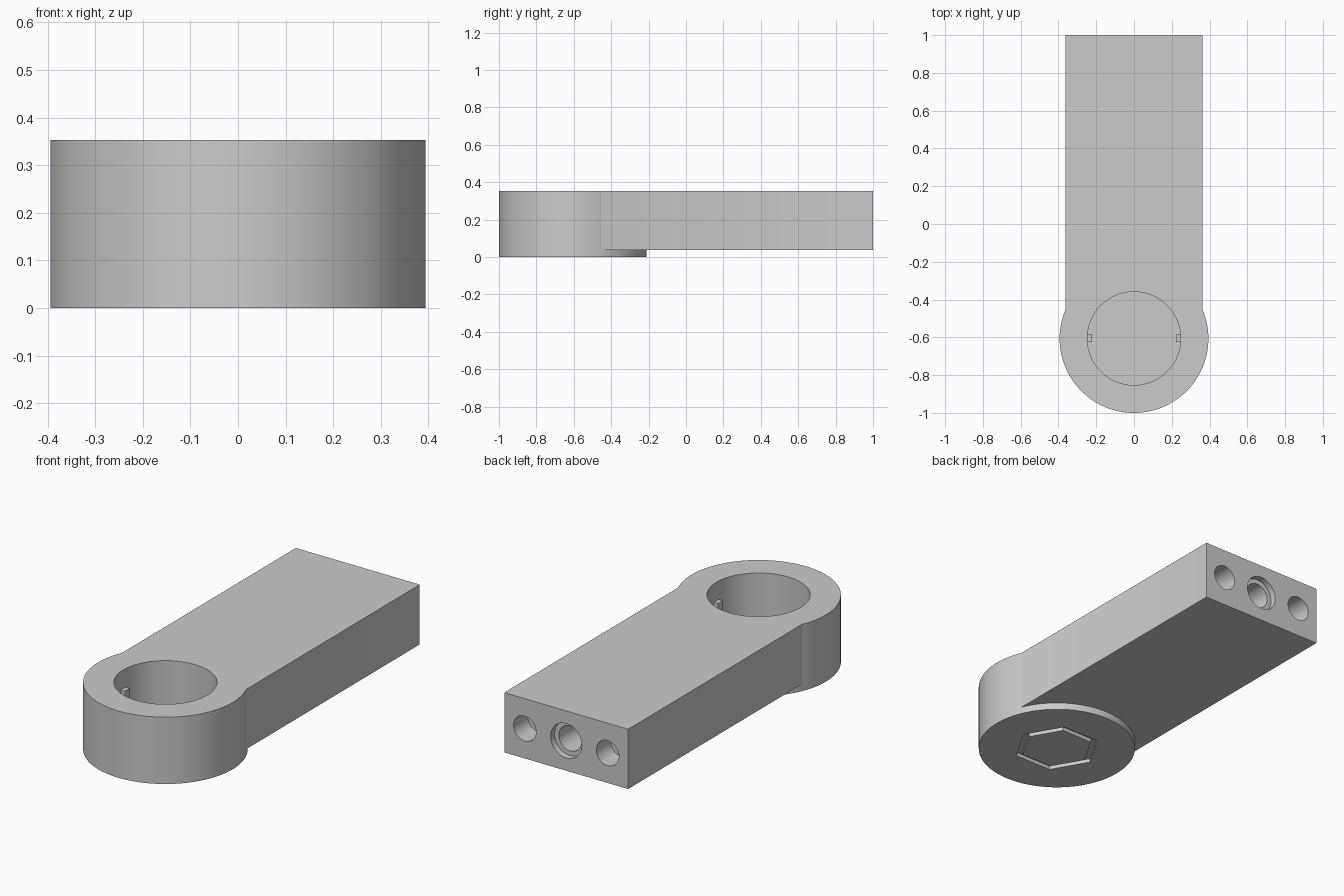
import bpy
from math import pi, radians

if "Cube" in bpy.data.objects:
    bpy.data.objects.remove(bpy.data.objects["Cube"])

HUB_Y, TOP = -0.606, 0.353
BAR_BOTTOM, HOLE_Z = 0.037, 0.195


def box(name, x0, x1, y0, y1, z0, z1):
    bpy.ops.mesh.primitive_cube_add(size=1, location=((x0 + x1) / 2, (y0 + y1) / 2, (z0 + z1) / 2))
    ob = bpy.context.object
    ob.name = name
    ob.scale = (x1 - x0, y1 - y0, z1 - z0)
    bpy.ops.object.transform_apply(location=True, rotation=True, scale=True)
    return ob


def upright(name, r, z0, z1, sides=128, turn=0):
    bpy.ops.mesh.primitive_cylinder_add(vertices=sides, radius=r, depth=z1 - z0,
                                        location=(0, HUB_Y, (z0 + z1) / 2), rotation=(0, 0, turn))
    ob = bpy.context.object
    ob.name = name
    bpy.ops.object.transform_apply(location=True, rotation=True, scale=True)
    return ob


def end_bore(name, x, r, depth):
    # hole running in from the y = 1 end face
    y0, y1 = 1 - depth, 1.05
    bpy.ops.mesh.primitive_cylinder_add(vertices=48, radius=r, depth=y1 - y0,
                                        location=(x, (y0 + y1) / 2, HOLE_Z), rotation=(pi / 2, 0, 0))
    ob = bpy.context.object
    ob.name = name
    bpy.ops.object.transform_apply(location=True, rotation=True, scale=True)
    return ob


def combine(target, other, operation):
    mod = target.modifiers.new(operation.title(), 'BOOLEAN')
    mod.operation, mod.solver, mod.object = operation, 'EXACT', other
    bpy.context.view_layer.objects.active = target
    bpy.ops.object.modifier_apply(modifier=mod.name)
    bpy.data.objects.remove(other, do_unlink=True)


# round hub joined to the straight arm
arm = upright("arm_body", 0.394, 0, TOP)
combine(arm, box("bar", -0.362, 0.362, HUB_Y, 1, BAR_BOTTOM, TOP), 'UNION')

# blind bore in the hub
combine(arm, upright("hub_bore", 0.247, 0.05, TOP + 0.1), 'DIFFERENCE')

# hexagonal groove under the hub
groove = upright("hex_groove", 0.217, -0.05, 0.02, 6, radians(30))
combine(groove, upright("hex_core", 0.183, -0.1, 0.1, 6, radians(30)), 'DIFFERENCE')
combine(arm, groove, 'DIFFERENCE')

# end face: two side holes and a counterbored middle hole
for x, r, depth in ((-0.242, 0.066, 0.12), (0.242, 0.066, 0.12),
                    (0, 0.066, 0.3), (0, 0.091, 0.033)):
    combine(arm, end_bore("end_hole", x, r, depth), 'DIFFERENCE')

# small locking tabs on the bore wall
for s in (-1, 1):
    xs = sorted((s * 0.222, s * 0.262))
    combine(arm, box("tab", *xs, HUB_Y - 0.02, HUB_Y + 0.02, 0.17, 0.255), 'UNION')

bpy.ops.object.select_all(action='DESELECT')
arm.select_set(True)
bpy.context.view_layer.objects.active = arm
bpy.ops.object.shade_smooth_by_angle(angle=radians(30))
